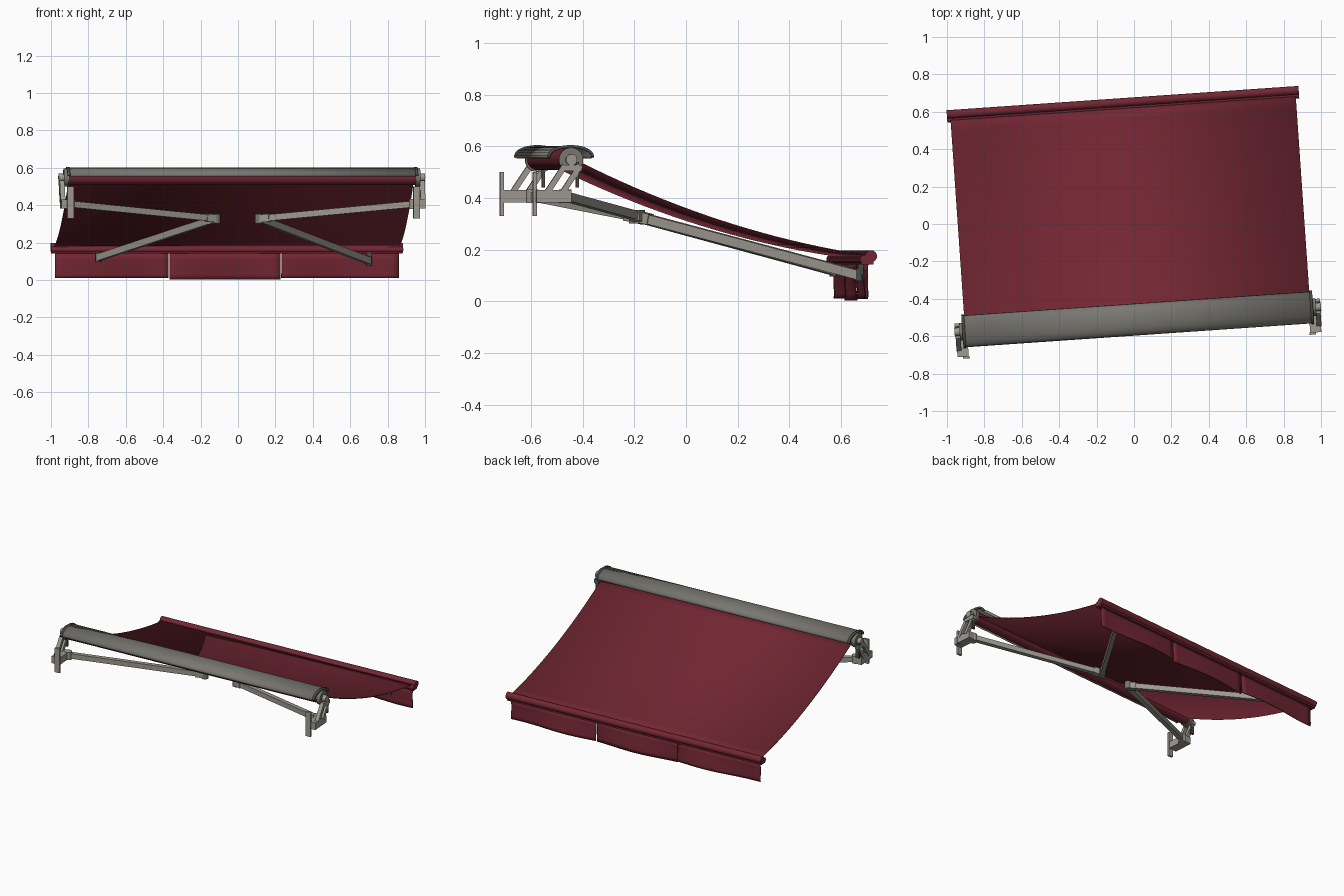
import bpy, bmesh, math
from mathutils import Matrix, Vector

if "Cube" in bpy.data.objects:
    bpy.data.objects.remove(bpy.data.objects["Cube"])

# The awning is built square, then turned slightly about the vertical
BASE = Matrix.Translation((0.02, -0.51, 0)) @ Matrix.Rotation(math.radians(3.95), 4, 'Z')


def material(name, rgb):
    m = bpy.data.materials.new(name)
    m.use_nodes = True
    m.diffuse_color = (*rgb, 1)
    m.node_tree.nodes["Principled BSDF"].inputs["Base Color"].default_value = (*rgb, 1)
    return m


RED = material("burgundy fabric", (0.17, 0.02, 0.033))
HOOD = material("hood grey", (0.19, 0.185, 0.165))
METAL = material("arm grey", (0.34, 0.32, 0.28))
DARK = material("dark cap grey", (0.07, 0.07, 0.065))


def finish(name, bm, mat, smooth=False):
    bmesh.ops.recalc_face_normals(bm, faces=bm.faces)
    me = bpy.data.meshes.new(name)
    bm.to_mesh(me)
    bm.free()
    me.materials.append(mat)
    ob = bpy.data.objects.new(name, me)
    bpy.context.collection.objects.link(ob)
    ob.matrix_world = BASE
    if smooth:
        bpy.ops.object.select_all(action='DESELECT')
        ob.select_set(True)
        bpy.context.view_layer.objects.active = ob
        bpy.ops.object.shade_smooth_by_angle(angle=math.radians(40))
    return ob


def box(name, lo, hi, mat):
    lo, hi = Vector(lo), Vector(hi)
    bm = bmesh.new()
    bmesh.ops.create_cube(bm, size=1, matrix=Matrix.Translation((lo + hi) / 2)
                          @ Matrix.Diagonal((*(hi - lo), 1)))
    return finish(name, bm, mat)


def beam(name, a, b, width, height, mat):
    a, b = Vector(a), Vector(b)
    bm = bmesh.new()
    rot = (b - a).to_track_quat('X', 'Z').to_matrix().to_4x4()
    bmesh.ops.create_cube(bm, size=1, matrix=Matrix.Translation((a + b) / 2) @ rot
                          @ Matrix.Diagonal(((b - a).length, width, height, 1)))
    return finish(name, bm, mat)


def rod(name, a, b, radius, mat, sides=24):
    a, b = Vector(a), Vector(b)
    bm = bmesh.new()
    rot = (b - a).to_track_quat('Z', 'Y').to_matrix().to_4x4()
    bmesh.ops.create_cone(bm, cap_ends=True, segments=sides, radius1=radius, radius2=radius,
                          depth=(b - a).length, matrix=Matrix.Translation((a + b) / 2) @ rot)
    return finish(name, bm, mat, True)


def sheet(name, profile, x0, x1, thickness, mat, steps=1, ripple=None):
    """Sweep an open (y, z) profile along x and give it thickness."""
    bm = bmesh.new()
    rows = []
    for i in range(steps + 1):
        x = x0 + (x1 - x0) * i / steps
        rows.append([bm.verts.new((x, y + (ripple(x, z) if ripple else 0), z)) for y, z in profile])
    for r, s in zip(rows, rows[1:]):
        for j in range(len(profile) - 1):
            bm.faces.new((r[j], r[j + 1], s[j + 1], s[j]))
    ob = finish(name, bm, mat, True)
    mod = ob.modifiers.new("thickness", 'SOLIDIFY')
    mod.thickness, mod.offset = thickness, 0
    return ob


# Hood, rolled fabric and sagging canopy
arch = [(0.082 * math.sin(t), 0.552 + 0.045 * math.cos(t) ** 0.8)
        for t in [math.radians(-89 + 178 * i / 16) for i in range(17)]]
sheet("hood", arch, -0.93, 0.93, 0.007, HOOD)
rod("fabric_roll", (-0.93, 0, 0.548), (0.93, 0, 0.548), 0.04, RED)


def canopy_z(v):
    t = (v - 0.03) / 1.1
    return 0.54 - 0.36 * t - 0.19 * t * (1 - t)


canopy = [(v, canopy_z(v)) for v in [0.03 + 1.1 * i / 20 for i in range(21)]]
sheet("canopy", canopy, -0.925, 0.925, 0.005, RED)

# Front rail with a rounded top and a lower lip
rod("front_rail", (-0.943, 1.163, 0.175), (0.943, 1.163, 0.175), 0.023, RED)
rod("rail_lip", (-0.943, 1.137, 0.163), (0.943, 1.137, 0.163), 0.017, RED)
box("rail_base", (-0.94, 1.127, 0.142), (0.94, 1.172, 0.163), RED)

# Hanging valance in three panels
edges = [-0.923, -0.31, 0.29, 0.923]
for i, drop in enumerate((0.012, 0.004, 0.01)):
    phase = i * 1.7
    prof = [(1.152, 0.15), (1.152, 0.11), (1.155, 0.07), (1.16, 0.03), (1.16, drop)]
    sheet("valance_panel_%d" % (i + 1), prof, edges[i] + 0.002, edges[i + 1] - 0.002, 0.005, RED, 16,
          lambda x, z: 0.012 * (0.15 - z) / 0.14 * math.sin(9 * x + phase))

# Ends, brackets and folding arms
for side, tip_x, tip_z in ((-1, 0.692, 0.12), (1, 0.76, 0.102)):
    n = "left_" if side > 0 else "right_"

    def sbox(name, x0, x1, y0, y1, z0, z1, mat):
        box(n + name, (min(side * x0, side * x1), y0, z0), (max(side * x0, side * x1), y1, z1), mat)

    # End caps of the hood and roller
    sheet(n + "hood_end_rim", [(y * 1.04, z + 0.002) for y, z in arch],
          side * 0.925, side * 0.94, 0.011, DARK)
    rod(n + "roller_cap", (side * 0.93, 0, 0.548), (side * 0.955, 0, 0.548), 0.047, HOOD)
    rod(n + "roller_axle", (side * 0.95, 0, 0.548), (side * 0.982, 0, 0.548), 0.022, METAL, 12)

    # Wall plate, shoulder bracket and slanted struts
    sbox("wall_plate", 0.91, 0.945, -0.146, -0.132, 0.33, 0.5, METAL)
    sbox("bracket_bar", 0.915, 0.975, -0.135, 0.0, 0.382, 0.43, METAL)
    sbox("wall_hook", 0.945, 0.975, -0.115, -0.1, 0.382, 0.43, DARK)
    for k, y in enumerate((-0.095, -0.035)):
        beam(n + "strut_%d" % (k + 1), (side * 0.965, y, 0.42), (side * 0.965, y + 0.07, 0.525),
             0.026, 0.022, METAL)
    sbox("strut_head", 0.95, 0.98, -0.035, 0.04, 0.505, 0.528, METAL)
    sbox("drop_tab", 0.95, 0.975, 0.018, 0.03, 0.44, 0.54, DARK)

    # Upper arm, elbow, forearm and end fitting
    shoulder = Vector((side * 0.92, -0.02, 0.406))
    elbow = Vector((side * 0.115, 0.322, 0.328))
    tip = Vector((side * tip_x, 1.13, tip_z))
    up = Vector((0, 0, 0.026))
    rod(n + "shoulder_pivot", shoulder - up, shoulder + up, 0.024, METAL, 16)
    beam(n + "upper_arm", shoulder, elbow, 0.03, 0.034, METAL)
    beam(n + "elbow_sleeve", elbow.lerp(shoulder, 0.07), elbow, 0.04, 0.042, METAL)
    rod(n + "elbow_pivot", elbow - up, elbow + up, 0.023, HOOD, 16)
    beam(n + "forearm", elbow, tip, 0.028, 0.036, METAL)
    beam(n + "elbow_fork", elbow, elbow.lerp(tip, 0.05), 0.036, 0.042, METAL)
    rod(n + "tip_pivot", tip - up * 0.9, tip + up * 0.9, 0.015, DARK, 16)
    sbox("tip_mount", tip_x - 0.012, tip_x + 0.012, 1.125, 1.145, tip_z, 0.15, DARK)
